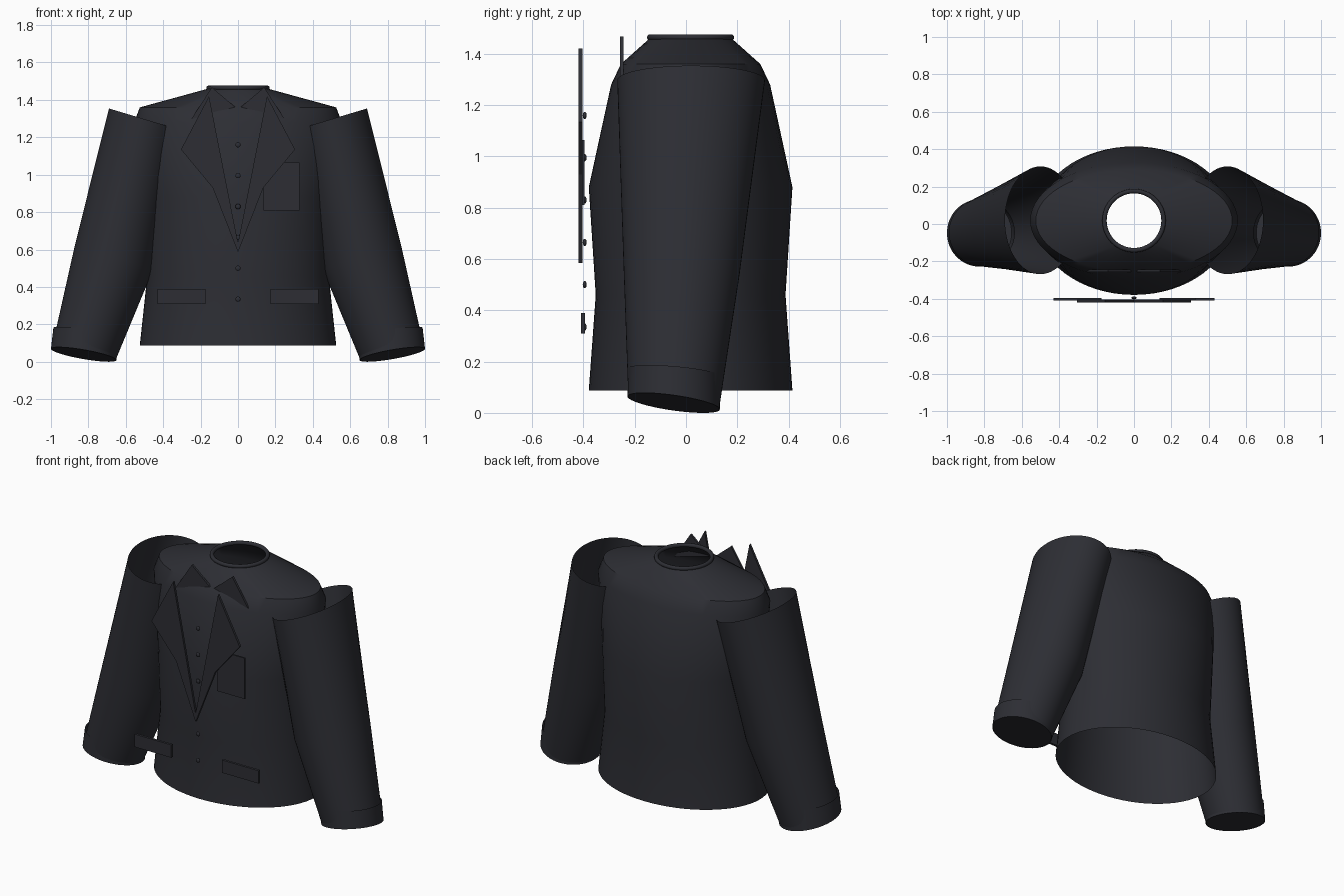
import bpy, bmesh, math
from mathutils import Vector

old = bpy.data.objects.get("Cube")
if old:
    bpy.data.objects.remove(old, do_unlink=True)


def make_material(name, rgb):
    m = bpy.data.materials.new(name)
    m.use_nodes = True
    m.diffuse_color = (*rgb, 1)
    bsdf = m.node_tree.nodes["Principled BSDF"]
    bsdf.inputs["Base Color"].default_value = (*rgb, 1)
    bsdf.inputs["Roughness"].default_value = 0.8
    return m


CLOTH = make_material("charcoal_cloth", (0.026, 0.027, 0.034))
SEGMENTS = 64


def finish(name, bm, smooth=True):
    bmesh.ops.recalc_face_normals(bm, faces=bm.faces)
    mesh = bpy.data.meshes.new(name)
    bm.to_mesh(mesh)
    bm.free()
    mesh.materials.append(CLOTH)
    ob = bpy.data.objects.new(name, mesh)
    bpy.context.collection.objects.link(ob)
    if smooth:
        bpy.ops.object.select_all(action='DESELECT')
        ob.select_set(True)
        bpy.context.view_layer.objects.active = ob
        bpy.ops.object.shade_smooth_by_angle(angle=math.radians(35))
    return ob


def loft(name, rings, cap_end=False):
    """Skin elliptical rings, each a centre and two half-axis vectors."""
    bm = bmesh.new()
    loops = []
    for centre, u, v in rings:
        c, u, v = Vector(centre), Vector(u), Vector(v)
        angles = [math.tau * i / SEGMENTS for i in range(SEGMENTS)]
        loops.append([bm.verts.new(c + u * math.cos(a) + v * math.sin(a)) for a in angles])
    for lo, hi in zip(loops, loops[1:]):
        for i in range(SEGMENTS):
            j = (i + 1) % SEGMENTS
            bm.faces.new((lo[i], lo[j], hi[j], hi[i]))
    if cap_end:
        bm.faces.new(loops[-1])
    return finish(name, bm)


def plate(name, outline, y, thickness):
    """Flat panel standing in the xz plane, centred on depth y."""
    bm = bmesh.new()
    face = bm.faces.new([bm.verts.new((x, y - thickness / 2, z)) for x, z in outline])
    out = bmesh.ops.extrude_face_region(bm, geom=[face])
    moved = [g for g in out["geom"] if isinstance(g, bmesh.types.BMVert)]
    bmesh.ops.translate(bm, verts=moved, vec=(0, thickness, 0))
    return finish(name, bm, smooth=False)


def rectangle(x0, x1, z0, z1):
    return [(x0, z0), (x1, z0), (x1, z1), (x0, z1)]


# Torso: open tube, height with half width and half depth
MID_Y = 0.018
torso = [(0.088, 0.525, 0.397), (0.46, 0.485, 0.37), (0.88, 0.495, 0.397),
         (1.28, 0.555, 0.31), (1.36, 0.525, 0.272), (1.46, 0.16, 0.16)]
loft("torso", [((0, MID_Y, z), (a, 0, 0), (0, b, 0)) for z, a, b in torso])

# Neck band
bpy.ops.mesh.primitive_torus_add(major_radius=0.158, minor_radius=0.012, major_segments=64,
                                 minor_segments=12, location=(0, MID_Y, 1.464))
band = bpy.context.object
band.name = "neck_band"
band.data.materials.append(CLOTH)
bpy.ops.object.shade_smooth_by_angle(angle=math.radians(60))

for side, s in (("left", 1), ("right", -1)):
    # Sleeve: open at the shoulder, closed at the wrist
    loft(side + "_sleeve", [
        ((s * 0.50, 0.02, 1.297), (s * 0.19, 0, 0.057), (0, 0.288, 0)),
        ((s * 0.665, -0.017, 0.55), (s * 0.21, 0, 0.06), (0, 0.226, -0.01)),
        ((s * 0.825, -0.048, 0.04), (s * 0.171, 0, 0.03), (0, 0.177, -0.025)),
    ], cap_end=True)

    # Cuff: shell that stands off the outer side of the sleeve
    loft(side + "_cuff", [
        ((s * 0.812, -0.046, 0.16), (s * 0.175, 0, 0.022), (0, 0.178, -0.015)),
        ((s * 0.825, -0.048, 0.039), (s * 0.175, 0, 0.03), (0, 0.18, -0.025)),
    ])

    # Lapel and shirt collar point
    lapel = [(0.155, 1.42), (0.305, 1.135), (0.135, 0.93), (0, 0.585), (0, 0.635)]
    plate(side + "_lapel", [(s * x, z) for x, z in lapel], -0.412, 0.015)
    collar = [(0.14, 1.467), (0.25, 1.297), (0.015, 1.362)]
    plate(side + "_collar_point", [(s * x, z) for x, z in collar], -0.25, 0.014)

    # Hip pocket
    plate(side + "_hip_pocket", rectangle(s * 0.175, s * 0.43, 0.31, 0.39), -0.402, 0.015)

# Breast pocket
plate("breast_pocket", rectangle(0.137, 0.33, 0.81, 1.065), -0.4, 0.01)

# Buttons down the front
for i in range(6):
    bpy.ops.mesh.primitive_uv_sphere_add(segments=16, ring_count=10, radius=0.014,
                                         location=(0, -0.395, 0.335 + 0.165 * i))
    button = bpy.context.object
    button.name = f"button_{i + 1}"
    button.scale.y = 0.55
    button.data.materials.append(CLOTH)
    bpy.ops.object.shade_smooth_by_angle(angle=math.radians(60))
